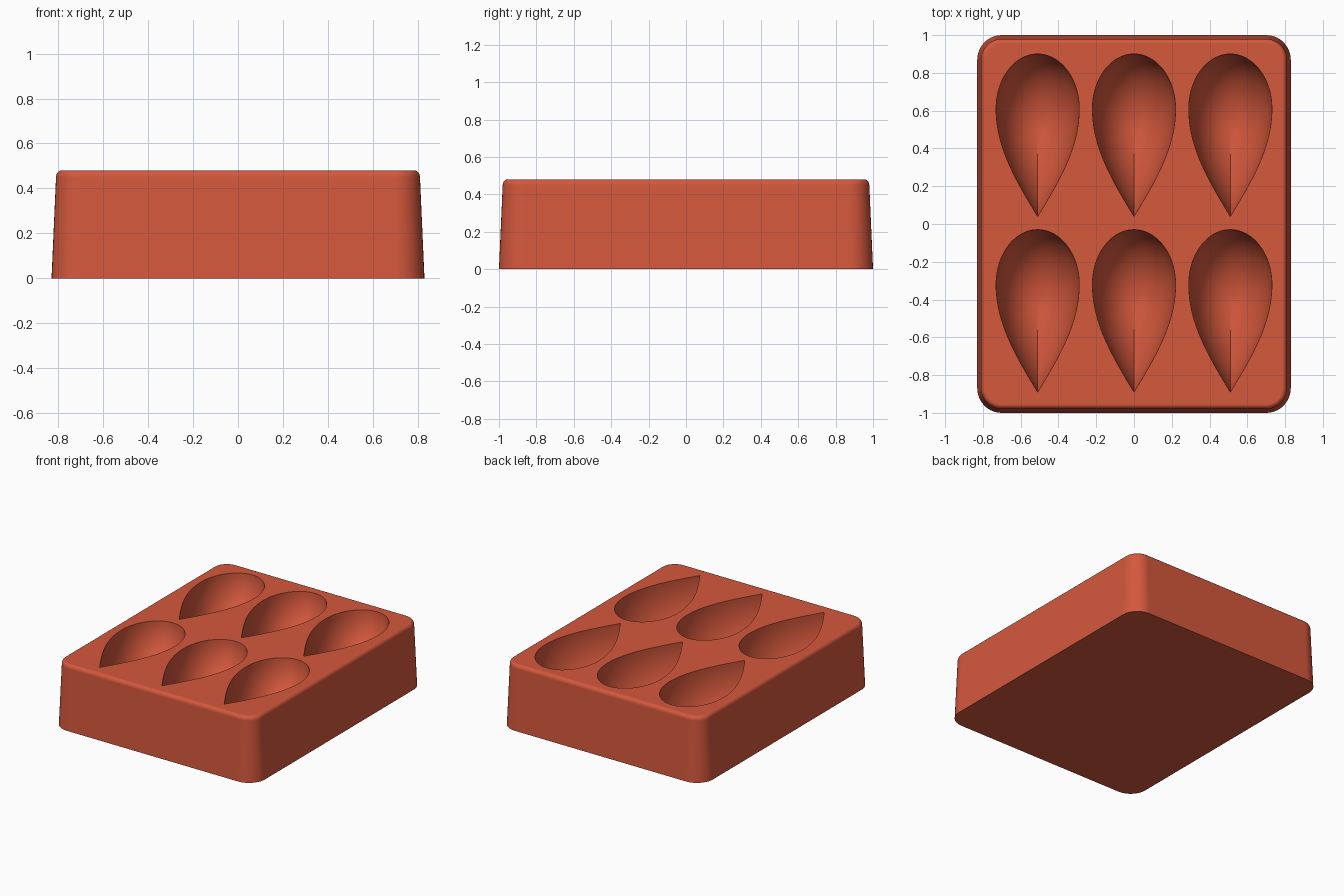
import bpy, bmesh
from math import sin, cos, pi, radians

cube = bpy.data.objects.get("Cube")
if cube:
    bpy.data.objects.remove(cube, do_unlink=True)

HEIGHT = 0.48
DEPTH = 0.34

terracotta = bpy.data.materials.new("terracotta_red")
terracotta.use_nodes = True
colour = (0.66, 0.098, 0.046, 1)
terracotta.diffuse_color = colour
terracotta.node_tree.nodes["Principled BSDF"].inputs["Base Color"].default_value = colour


def add_ring(bm, points, z):
    return [bm.verts.new((x, y, z)) for x, y in points]


def bridge(bm, a, b):
    n = len(a)
    for i in range(n):
        j = (i + 1) % n
        bm.faces.new((a[i], a[j], b[j], b[i]))


def make_object(bm, name):
    bmesh.ops.recalc_face_normals(bm, faces=bm.faces)
    mesh = bpy.data.meshes.new(name)
    bm.to_mesh(mesh)
    bm.free()
    mesh.materials.append(terracotta)
    obj = bpy.data.objects.new(name, mesh)
    bpy.context.collection.objects.link(obj)
    return obj


def rounded_rectangle(inset, radius=0.13, steps=10):
    points = []
    cx, cy = 0.83 - radius, 1.0 - radius
    for k, (sx, sy) in enumerate([(1, 1), (-1, 1), (-1, -1), (1, -1)]):
        for i in range(steps + 1):
            a = (k + i / steps) * pi / 2
            r = radius - inset
            points.append((sx * cx + r * cos(a), sy * cy + r * sin(a)))
    return points


def teardrop(steps=36):
    # round end towards +y, pointed tip towards -y, relative to the widest row
    right = [(0.22 * sin(pi / 2 * i / steps), 0.29 * cos(pi / 2 * i / steps))
             for i in range(steps)]
    right += [(0.22 * cos(pi / 2 * i / steps), -0.57 * i / steps)
              for i in range(steps)]
    return right + [(0, -0.57)] + [(-x, y) for x, y in reversed(right[1:])]


# Tapered tray block with a rounded top edge
bm = bmesh.new()
levels = [(0, 0)]
for i in range(7):
    a = i / 6 * pi / 2
    levels.append((0.02 + 0.025 * (1 - cos(a)), HEIGHT - 0.03 + 0.03 * sin(a)))
rings = [add_ring(bm, rounded_rectangle(inset), z) for inset, z in levels]
for low, high in zip(rings, rings[1:]):
    bridge(bm, low, high)
bm.faces.new(rings[0])
bm.faces.new(rings[-1])
tray = make_object(bm, "mould_tray")

# Six teardrop bowls, made as one cutter
bm = bmesh.new()
outline = teardrop()
pivot = -0.09
for wide_y in (0.61, -0.32):
    for cx in (-0.51, 0, 0.51):
        def scaled(s):
            return [(cx + x * s, wide_y + pivot + (y - pivot) * s) for x, y in outline]
        top = add_ring(bm, scaled(1), HEIGHT + 0.05)
        bm.faces.new(top)
        last = top
        for i in range(18):
            t = i / 18 * pi / 2
            ring = add_ring(bm, scaled(cos(t)), HEIGHT - DEPTH * sin(t))
            bridge(bm, last, ring)
            last = ring
        tip = bm.verts.new((cx, wide_y + pivot, HEIGHT - DEPTH))
        for i in range(len(last)):
            bm.faces.new((last[i], last[(i + 1) % len(last)], tip))
cutter = make_object(bm, "cavity_cutter")
cutter.hide_render = True

# Carve the cavities, then shade
cut = tray.modifiers.new("cavities", "BOOLEAN")
cut.operation = "DIFFERENCE"
cut.solver = "EXACT"
cut.object = cutter
bpy.ops.object.select_all(action="DESELECT")
tray.select_set(True)
bpy.context.view_layer.objects.active = tray
bpy.ops.object.modifier_apply(modifier=cut.name)
bpy.data.objects.remove(cutter, do_unlink=True)
bpy.ops.object.shade_smooth_by_angle(angle=radians(35))
weighted = tray.modifiers.new("even_shading", "WEIGHTED_NORMAL")
weighted.keep_sharp = True
